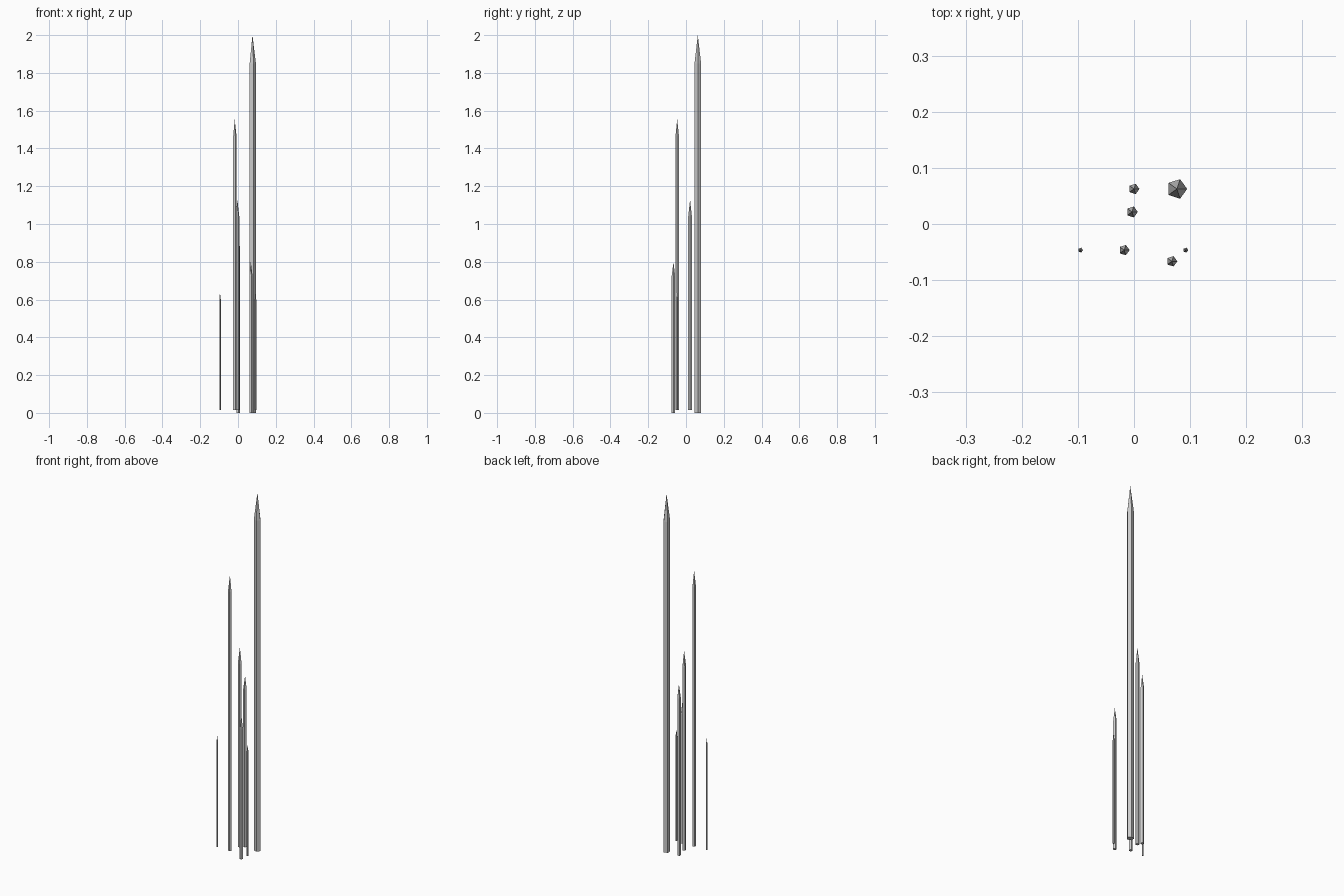
import bpy, bmesh
from math import cos, sin, tau

if "Cube" in bpy.data.objects:
    bpy.data.objects.remove(bpy.data.objects["Cube"])


def crystal(name, x, y, radius, base, shoulder, tip):
    """Five-sided shaft with a pointed top."""
    bm = bmesh.new()
    rings = [[bm.verts.new((x + radius * cos(tau * i / 5),
                            y + radius * sin(tau * i / 5), z)) for i in range(5)]
             for z in (base, shoulder)]
    apex = bm.verts.new((x, y, tip))
    low, high = rings
    bm.faces.new(low[::-1])
    for i in range(5):
        j = (i + 1) % 5
        bm.faces.new((low[i], low[j], high[j], high[i]))
        bm.faces.new((high[i], high[j], apex))
    mesh = bpy.data.meshes.new(name)
    bm.to_mesh(mesh)
    bm.free()
    bpy.context.collection.objects.link(bpy.data.objects.new(name, mesh))


# name, x, y, radius, base, shoulder, tip
crystals = [
    ("tall_spike", 0.0765, 0.0625, 0.0183, 0.0, 1.85, 2.0),
    ("second_spike", -0.0175, -0.0465, 0.0097, 0.015, 1.465, 1.555),
    ("middle_spike", -0.0035, 0.0215, 0.0103, 0.015, 1.04, 1.13),
    ("back_spike", 0.0, 0.0625, 0.0097, 0.0, 0.88, 0.957),
    ("front_spike", 0.0675, -0.0665, 0.0097, 0.0, 0.725, 0.80),
    ("thin_spike_right", 0.0922, -0.0465, 0.0046, 0.015, 0.60, 0.637),
    ("thin_spike_left", -0.0955, -0.0465, 0.0046, 0.015, 0.60, 0.637),
]
for c in crystals:
    crystal(*c)
